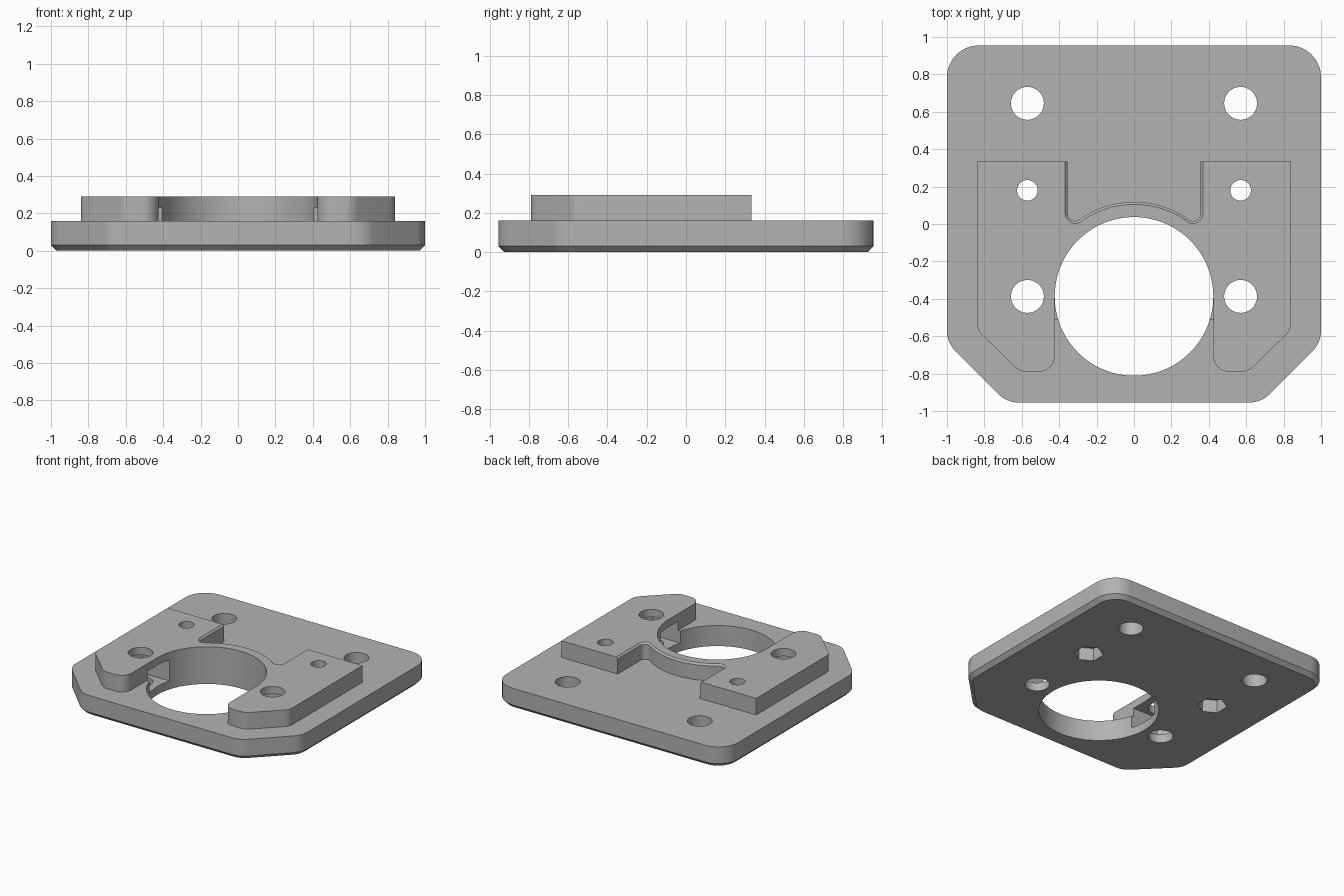
import bpy, bmesh, math
from mathutils import Vector

cube = bpy.data.objects.get("Cube")
if cube:
    bpy.data.objects.remove(cube, do_unlink=True)

BORE_Y, BORE_R = -0.387, 0.424
PLATE_TOP, BLOCK_TOP = 0.16, 0.29
BOLT_X = 0.57

grey = bpy.data.materials.new("plain grey")
grey.use_nodes = True
colour = (0.45, 0.45, 0.45, 1)
grey.diffuse_color = colour
grey.node_tree.nodes["Principled BSDF"].inputs["Base Color"].default_value = colour


def fillet(points, steps=8):
    """Round each (x, y, radius) corner of a closed outline."""
    out = []
    n = len(points)
    for i, (x, y, r) in enumerate(points):
        p = Vector((x, y))
        if r == 0:
            out.append(p)
            continue
        a = (Vector(points[i - 1][:2]) - p).normalized()
        b = (Vector(points[(i + 1) % n][:2]) - p).normalized()
        half = a.angle(b) / 2
        centre = p + (a + b).normalized() * (r / math.sin(half))
        u = p + a * (r / math.tan(half)) - centre
        v = p + b * (r / math.tan(half)) - centre
        turn = u.angle(v)
        for k in range(steps + 1):
            t = k / steps
            w = (u * math.sin((1 - t) * turn) + v * math.sin(t * turn)) / math.sin(turn)
            out.append(centre + w)
    return out


def mirrored(half):
    """Complete an outline from its +x half."""
    return half + [(-x, y, r) for x, y, r in reversed(half)]


def circle(x, y, r, sides, start=0.0):
    return [Vector((x + r * math.cos(start + math.tau * k / sides),
                    y + r * math.sin(start + math.tau * k / sides)))
            for k in range(sides)]


def prism(name, outline, z0, z1, bevel_rule=None, width=0):
    bm = bmesh.new()
    face = bm.faces.new([bm.verts.new((p.x, p.y, z0)) for p in outline])
    up = bmesh.ops.extrude_face_region(bm, geom=[face])
    bmesh.ops.translate(bm, vec=(0, 0, z1 - z0),
                        verts=[g for g in up["geom"] if isinstance(g, bmesh.types.BMVert)])
    bmesh.ops.recalc_face_normals(bm, faces=bm.faces[:])
    if bevel_rule:
        edges = [e for e in bm.edges if all(bevel_rule(v.co) for v in e.verts)]
        bmesh.ops.bevel(bm, geom=edges, offset=width, segments=1,
                        affect='EDGES', clamp_overlap=False)
    mesh = bpy.data.meshes.new(name)
    bm.to_mesh(mesh)
    bm.free()
    obj = bpy.data.objects.new(name, mesh)
    mesh.materials.append(grey)
    bpy.context.collection.objects.link(obj)
    return obj


# Base plate with clipped front corners and a chamfered underside
plate = prism("base_plate", fillet(mirrored([
    (0.68, -0.955, 0.16), (1, -0.635, 0.16), (1, 0.955, 0.17)])),
    0, PLATE_TOP, lambda c: c.z < 0.001, 0.03)

# Raised block: two arms joined by a thin curved rim behind the bore
rim_r = 0.505
notch_x = 0.355
arc = [(BORE_R * math.cos(a), BORE_Y + BORE_R * math.sin(a), 0)
       for a in (math.pi / 2 * k / 24 for k in range(24))]
arc.reverse()
arms = [(0.424, -0.79, 0.085), (0.61, -0.79, 0.09), (0.84, -0.565, 0.09),
        (0.84, 0.335, 0), (notch_x, 0.335, 0),
        (notch_x, BORE_Y + math.sqrt(rim_r ** 2 - notch_x ** 2), 0.04)]
rim = [(x, BORE_Y + math.sqrt(rim_r ** 2 - x * x), 0)
       for x in (0.275 * (1 - k / 12) for k in range(12))]
half = arc + arms + rim
outline = half + [(0, BORE_Y + rim_r, 0)]
outline += [(-x, y, r) for x, y, r in reversed(half)]
outline.append((0, BORE_Y + BORE_R, 0))


def notch_edge(c):
    away = math.hypot(c.x, c.y - BORE_Y) > BORE_R + 0.03
    return c.z > BLOCK_TOP - 0.001 and abs(c.x) < notch_x + 0.01 and c.y > -0.1 and away


block = prism("raised_block", fillet(outline), PLATE_TOP, BLOCK_TOP, notch_edge, 0.013)

# Cutters: bore, bolt holes, hexagonal pockets below and nut slots from the bore
cutters = [prism("bore_cutter", circle(0, BORE_Y, BORE_R, 96), -0.1, PLATE_TOP + 0.05)]
for side in (-1, 1):
    x = side * BOLT_X
    for y, r in ((0.645, 0.088), (BORE_Y, 0.088), (0.18, 0.055)):
        cutters.append(prism("hole_cutter", circle(x, y, r, 40), -0.1, 0.4))
    cutters.append(prism("hex_cutter", circle(x, 0.18, 0.105, 6, math.pi / 2), -0.1, 0.1))
    w = 0.123
    slot = [(0.3, -w), (0.641, -w), (0.712, 0), (0.641, w), (0.3, w)]
    cutters.append(prism("nut_slot_cutter",
                         [Vector((side * sx, BORE_Y + sy)) for sx, sy in slot], 0.065, 0.23))

for part in (plate, block):
    for cutter in cutters:
        if part is block and cutter.name.startswith(("bore", "hex")):
            continue
        cutter.hide_render = True
        mod = part.modifiers.new("cut", 'BOOLEAN')
        mod.operation = 'DIFFERENCE'
        mod.solver = 'EXACT'
        mod.object = cutter

# Apply the cuts, drop the cutters and smooth the curved walls
graph = bpy.context.evaluated_depsgraph_get()
results = [(p, bpy.data.meshes.new_from_object(p.evaluated_get(graph))) for p in (plate, block)]
for part, mesh in results:
    part.modifiers.clear()
    part.data = mesh
    mesh.materials.clear()
    mesh.materials.append(grey)
    mesh.polygons.foreach_set("material_index", [0] * len(mesh.polygons))
    mesh.shade_smooth()
    mesh.set_sharp_from_angle(angle=math.radians(25))
for cutter in cutters:
    bpy.data.objects.remove(cutter, do_unlink=True)
